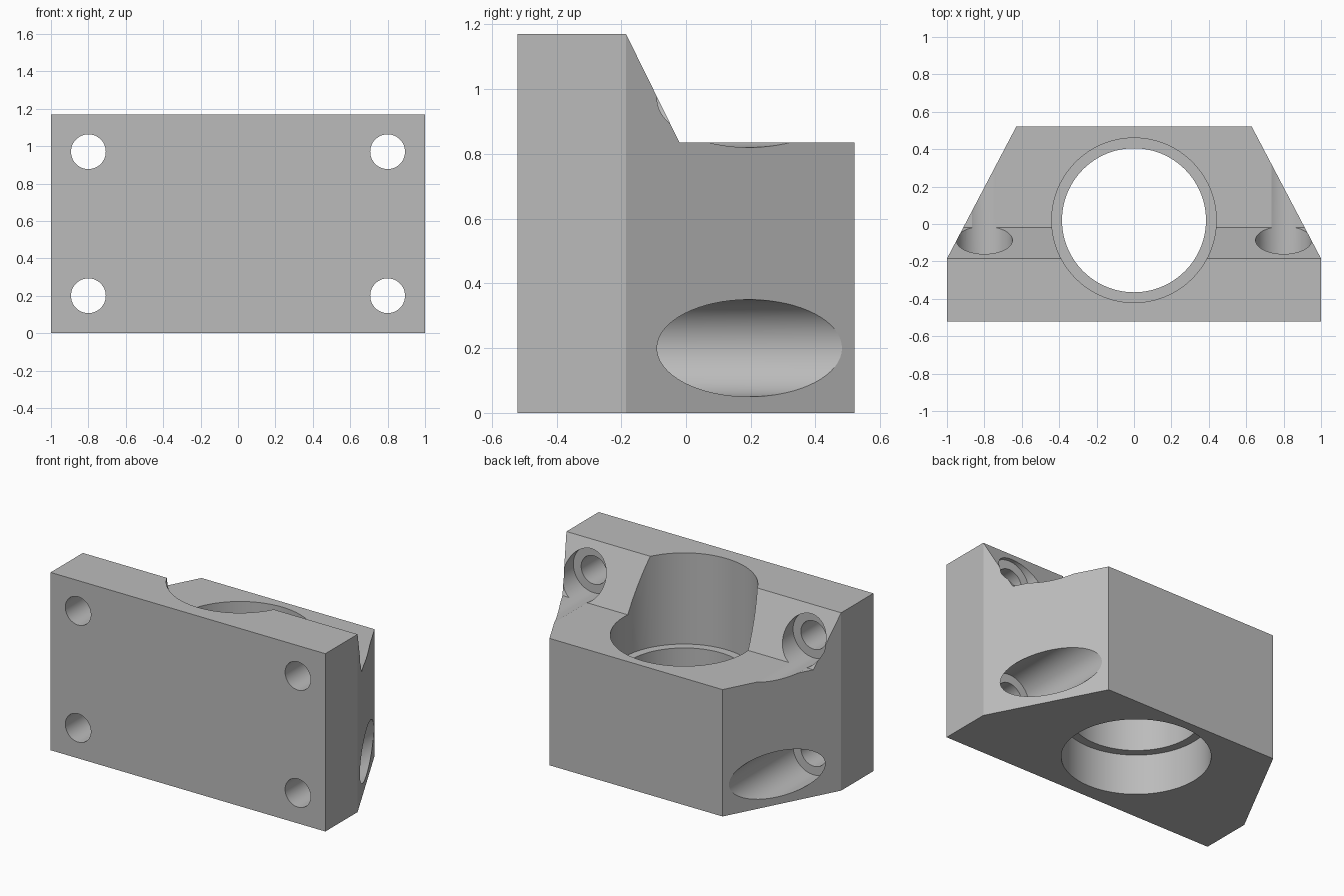
import bpy
import bmesh
from math import radians
from mathutils import Matrix, Vector

cube = bpy.data.objects.get("Cube")
if cube:
    bpy.data.objects.remove(cube, do_unlink=True)

DEPTH, HEIGHT = 0.52, 1.17      # half depth, full height
PLATE_Y = -0.185                # back of the mounting plate
SHELF_Y, SHELF_Z = -0.02, 0.835  # foot of the slope, height of the block
BORE_Y = 0.02

grey = bpy.data.materials.new("machined grey")
grey.use_nodes = True
colour = (0.5, 0.5, 0.5, 1)
grey.diffuse_color = colour
grey.node_tree.nodes["Principled BSDF"].inputs["Base Color"].default_value = colour


def make_object(name, bm):
    bmesh.ops.recalc_face_normals(bm, faces=bm.faces)
    mesh = bpy.data.meshes.new(name)
    bm.to_mesh(mesh)
    bm.free()
    mesh.materials.append(grey)
    obj = bpy.data.objects.new(name, mesh)
    bpy.context.collection.objects.link(obj)
    return obj


def prism(name, points, travel):
    """Extrude a closed outline along a vector."""
    bm = bmesh.new()
    face = bm.faces.new([bm.verts.new(p) for p in points])
    result = bmesh.ops.extrude_face_region(bm, geom=[face], use_keep_orig=True)
    moved = [v for v in result["geom"] if isinstance(v, bmesh.types.BMVert)]
    bmesh.ops.translate(bm, verts=moved, vec=travel)
    return make_object(name, bm)


def cylinder(name, start, end, radius, segments):
    """Cylinder between two points."""
    a, b = Vector(start), Vector(end)
    turn = (b - a).to_track_quat("Z", "Y").to_matrix().to_4x4()
    bm = bmesh.new()
    bmesh.ops.create_cone(bm, cap_ends=True, segments=segments, radius1=radius,
                          radius2=radius, depth=(b - a).length,
                          matrix=Matrix.Translation((a + b) / 2) @ turn)
    return make_object(name, bm)


# Block with tapered sides
plan = [(-1, -DEPTH), (1, -DEPTH), (1, PLATE_Y), (0.63, DEPTH), (-0.63, DEPTH), (-1, PLATE_Y)]
block = prism("bearing_block", [(x, y, 0) for x, y in plan], (0, 0, HEIGHT))

# Step and slope behind the plate
slope = (SHELF_Y - PLATE_Y) / (HEIGHT - SHELF_Z)
over = 0.2
step = [(PLATE_Y - slope * over, HEIGHT + over), (SHELF_Y, SHELF_Z), (1, SHELF_Z), (1, HEIGHT + over)]
cutters = [prism("step_cutter", [(-1.5, y, z) for y, z in step], (3, 0, 0))]

# Vertical bore, wider at both ends, leaving a ledge in the middle
for name, low, high, radius in (("bore", -1, 2, 0.385),
                                ("lower_seat", -1, 0.265, 0.44),
                                ("upper_seat", 0.57, 2, 0.44)):
    cutters.append(cylinder(name + "_cutter", (0, BORE_Y, low), (0, BORE_Y, high), radius, 96))

# Four counterbored bolt holes
for x in (-0.8, 0.8):
    for z in (0.2, 0.97):
        cutters.append(cylinder("bolt_hole_cutter", (x, -1, z), (x, 0, z), 0.093, 48))
        cutters.append(cylinder("counterbore_cutter", (x, PLATE_Y, z), (x, 1, z), 0.15, 64))

for cutter in cutters:
    cutter.hide_render = True
    cut = block.modifiers.new(cutter.name, "BOOLEAN")
    cut.operation = "DIFFERENCE"
    cut.solver = "EXACT"
    cut.object = cutter

# Bake the cuts and discard the cutters
bpy.context.view_layer.update()
baked = bpy.data.meshes.new_from_object(block.evaluated_get(bpy.context.evaluated_depsgraph_get()))
block.modifiers.clear()
block.data = baked
baked.name = "bearing_block"
baked.materials.clear()
baked.materials.append(grey)
for face in baked.polygons:
    face.material_index = 0
for cutter in cutters:
    bpy.data.objects.remove(cutter, do_unlink=True)

# Smooth bores with crisp edges
bpy.ops.object.select_all(action="DESELECT")
block.select_set(True)
bpy.context.view_layer.objects.active = block
bpy.ops.object.shade_smooth_by_angle(angle=radians(20))
